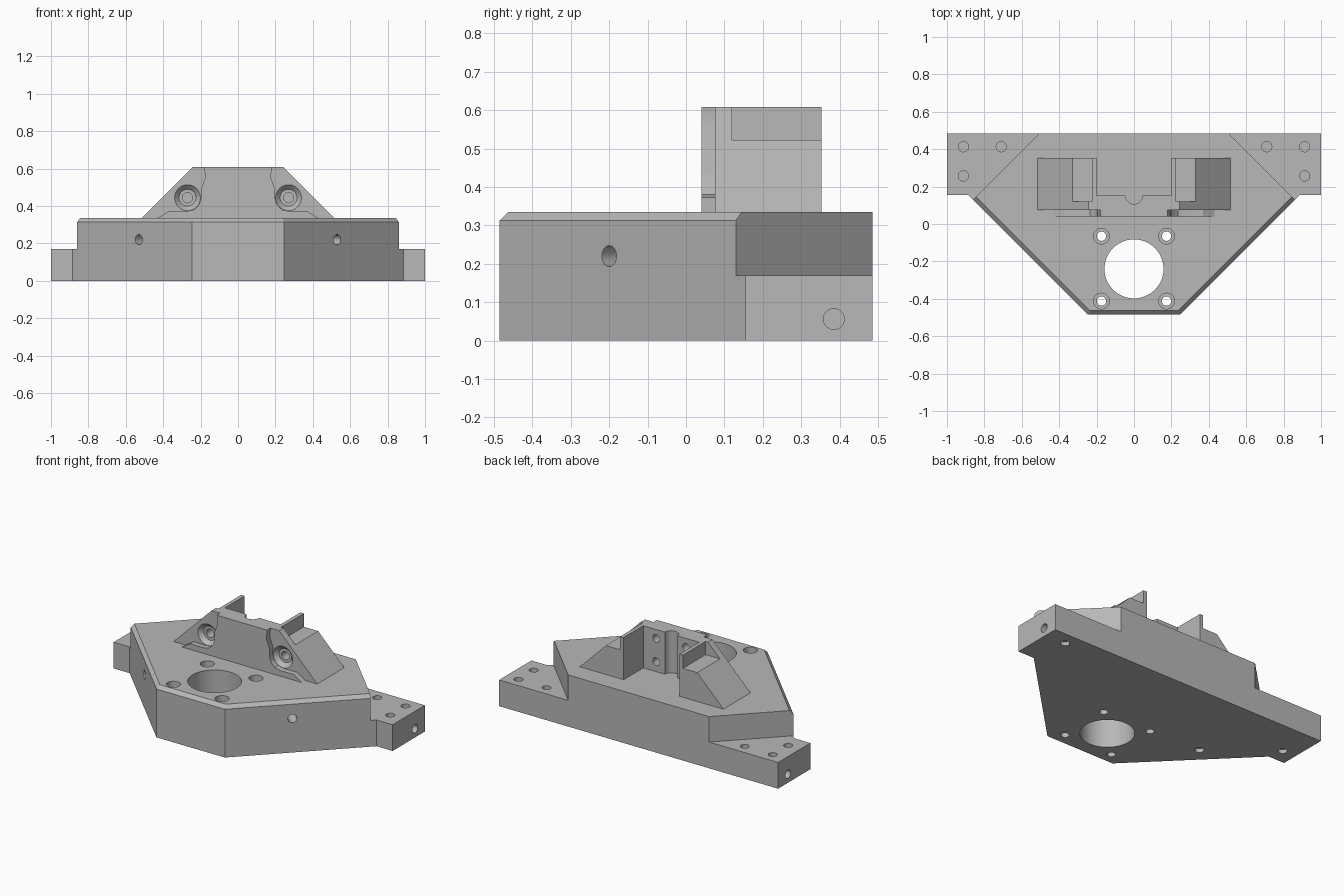
import bpy, bmesh, math
from mathutils import Vector, Matrix

if "Cube" in bpy.data.objects:
    bpy.data.objects.remove(bpy.data.objects["Cube"], do_unlink=True)

grey = bpy.data.materials.new("machined_grey")
grey.use_nodes = True
grey.diffuse_color = (0.48, 0.48, 0.48, 1)
grey.node_tree.nodes["Principled BSDF"].inputs["Base Color"].default_value = (0.48, 0.48, 0.48, 1)


def finish(name, bm):
    bmesh.ops.recalc_face_normals(bm, faces=bm.faces)
    mesh = bpy.data.meshes.new(name)
    bm.to_mesh(mesh)
    bm.free()
    mesh.materials.append(grey)
    ob = bpy.data.objects.new(name, mesh)
    bpy.context.collection.objects.link(ob)
    return ob


def loft(name, rings):
    """Solid through matching rings of 3D points."""
    bm = bmesh.new()
    rows = [[bm.verts.new(p) for p in ring] for ring in rings]
    n = len(rows[0])
    for a, b in zip(rows, rows[1:]):
        for i in range(n):
            bm.faces.new((a[i], a[(i + 1) % n], b[(i + 1) % n], b[i]))
    bm.faces.new(rows[0])
    bm.faces.new(rows[-1])
    return finish(name, bm)


def box(name, lo, hi):
    return loft(name, [[(lo[0], lo[1], z), (hi[0], lo[1], z), (hi[0], hi[1], z), (lo[0], hi[1], z)]
                       for z in (lo[2], hi[2])])


def profile_y(name, half, y0, y1):
    """Symmetric x-z half profile extruded along y."""
    pts = half + [(-x, z) for x, z in reversed(half)]
    return loft(name, [[(x, y, z) for x, z in pts] for y in (y0, y1)])


def drill(start, end, r, r_end=None):
    """Round or conical cutter between two points."""
    a, b = Vector(start), Vector(end)
    bm = bmesh.new()
    turn = (b - a).to_track_quat('Z', 'Y').to_matrix().to_4x4()
    bmesh.ops.create_cone(bm, cap_ends=True, segments=48, radius1=r, radius2=r_end or r,
                          depth=(b - a).length, matrix=Matrix.Translation((a + b) / 2) @ turn)
    return finish("drill", bm)


def combine(target, tool, operation='DIFFERENCE'):
    mod = target.modifiers.new("bool", 'BOOLEAN')
    mod.operation, mod.solver, mod.object = operation, 'EXACT', tool
    graph = bpy.context.evaluated_depsgraph_get()
    mesh = bpy.data.meshes.new_from_object(target.evaluated_get(graph))
    target.modifiers.clear()
    target.data = mesh
    bpy.data.objects.remove(tool, do_unlink=True)


# Base body with chamfered front edges
TOP, TAB, BACK, FRONT = 0.335, 0.17, 0.485, -0.485


def base_ring(z, inset):
    y = FRONT + inset
    slope = 0.73 - inset * math.sqrt(2)
    half = [(slope + y, y), (slope + 0.155, 0.155), (1, 0.155), (1, BACK)]
    return [(x, v, z) for x, v in half] + [(-x, v, z) for x, v in reversed(half)]


base = loft("base_body", [base_ring(0, 0), base_ring(TOP - 0.022, 0), base_ring(TOP, 0.022)])

# Main bore
combine(base, drill((0, -0.24, -0.1), (0, -0.24, 0.5), 0.158))

for s in (-1, 1):
    # Lowered mounting tabs behind the diagonal rear cuts
    corner = [(s * 0.39, 0.6), (s * 1.2, -0.21), (s * 1.2, 0.6)]
    combine(base, loft("corner_cut", [[(x, y, z) for x, y in corner] for z in (TAB, 0.5)]))
    # Counterbored screw holes around the bore
    for y in (-0.065, -0.412):
        combine(base, drill((s * 0.174, y, -0.1), (s * 0.174, y, 0.5), 0.025))
        combine(base, drill((s * 0.174, y, 0.27), (s * 0.174, y, 0.5), 0.042))
    # Blind holes on the tabs, their ends and the diagonal sides
    for x, y in ((0.912, 0.413), (0.71, 0.413), (0.912, 0.257)):
        combine(base, drill((s * x, y, TAB + 0.05), (s * x, y, 0.11), 0.027))
    combine(base, drill((s * 1.1, 0.385, 0.056), (s * 0.93, 0.385, 0.056), 0.027))
    combine(base, drill((s * 0.58, -0.25, 0.22), (s * 0.45, -0.12, 0.22), 0.027))

# Blind holes underneath
for x, y in ((0.855, 0.4), (-0.905, 0.255), (-0.53, -0.045)):
    combine(base, drill((x, y, -0.05), (x, y, 0.025), 0.027))

# Bracket block with 45 degree wings
PEAK = 0.608
bracket = profile_y("upper_bracket", [(0.515, TOP), (0.242, PEAK)], 0.075, 0.353)

# Raised front plate, cut back around the screw seats
plate = [(0.43, TOP), (0.37, 0.372), (0.28, 0.371), (0.235, 0.38), (0.207, 0.41),
         (0.197, 0.445), (0.198, 0.49), (0.176, 0.55), (0.18, PEAK)]
combine(bracket, profile_y("front_plate", plate, 0.04, 0.1), 'UNION')

# Rear channel and its vertical groove
combine(bracket, box("channel", (-0.2, 0.152, 0.2), (0.2, 0.5, 0.8)))
combine(bracket, drill((0, 0.152, 0.2), (0, 0.152, 0.8), 0.045))

for s in (-1, 1):
    # Ledge outside each thin channel wall
    x0, x1 = sorted((s * 0.225, s * 0.6))
    combine(bracket, box("ledge", (x0, 0.12, 0.522), (x1, 0.5, 0.8)))
    # Countersunk screw seats
    x, z = s * 0.27, 0.444
    combine(bracket, drill((x, 0.03, z), (x, 0.075, z), 0.07))
    combine(bracket, drill((x, 0.074, z), (x, 0.1, z), 0.07, 0.045))
    combine(bracket, drill((x, 0.09, z), (x, 0.17, z), 0.027))
    # Holes in the rear of the wall
    for hz in (0.4, 0.55):
        combine(bracket, drill((s * 0.107, 0.2, hz), (s * 0.107, 0.08, hz), 0.025))

# Smooth bores, sharp edges elsewhere
for ob in (base, bracket):
    bpy.ops.object.select_all(action='DESELECT')
    ob.select_set(True)
    bpy.context.view_layer.objects.active = ob
    bpy.ops.object.shade_smooth_by_angle(angle=math.radians(25))
